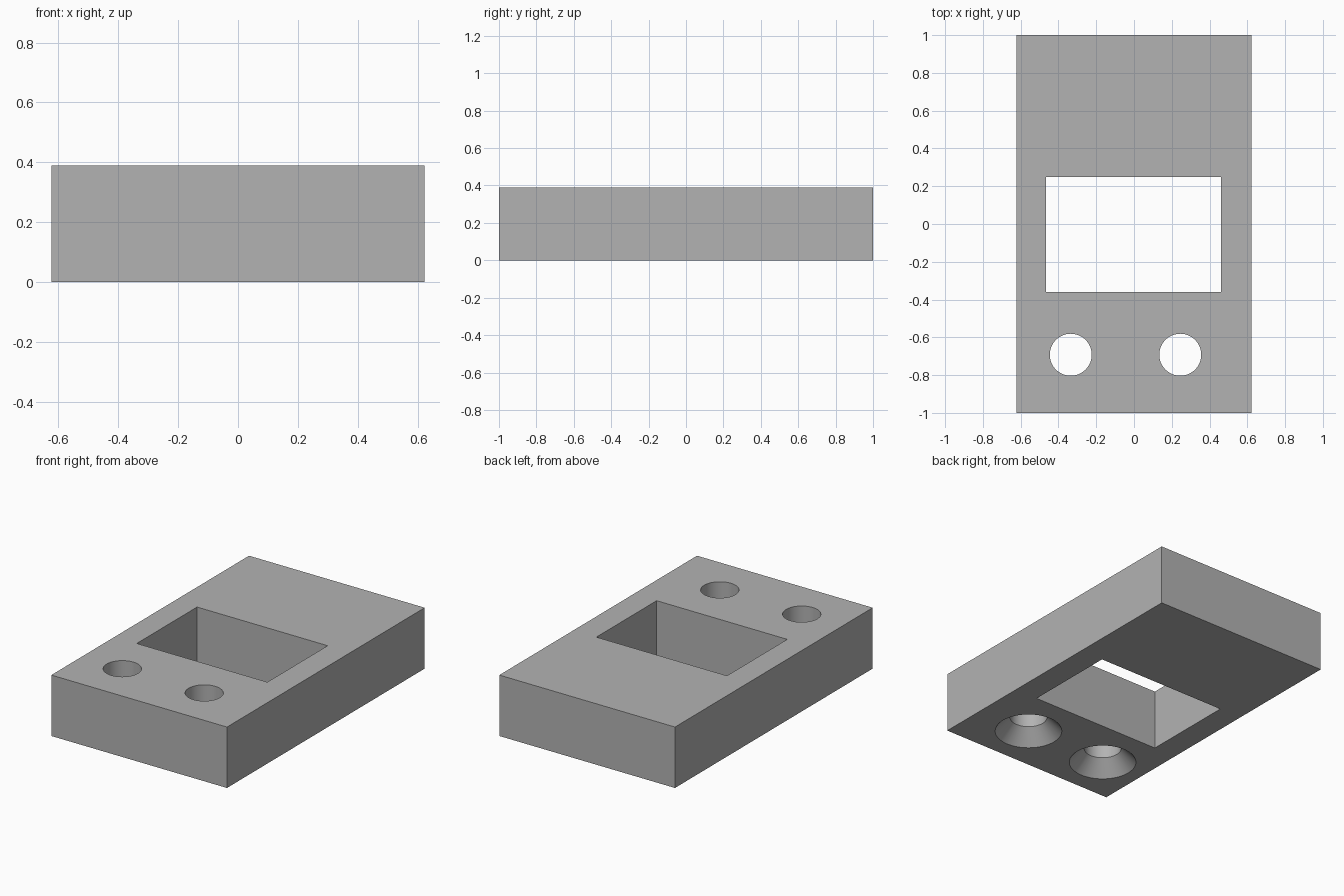
import bpy
import math
import bmesh

default = bpy.data.objects.get("Cube")
if default:
    bpy.data.objects.remove(default, do_unlink=True)

HEIGHT = 0.39
grey = bpy.data.materials.new("plain grey")
grey.use_nodes = True
colour = (0.45, 0.45, 0.45, 1)
grey.diffuse_color = colour
grey.node_tree.nodes["Principled BSDF"].inputs["Base Color"].default_value = colour


def finish(name, bm):
    bmesh.ops.recalc_face_normals(bm, faces=bm.faces)
    mesh = bpy.data.meshes.new(name)
    bm.to_mesh(mesh)
    bm.free()
    mesh.materials.append(grey)
    obj = bpy.data.objects.new(name, mesh)
    bpy.context.collection.objects.link(obj)
    return obj


def box(name, x0, x1, y0, y1, z0, z1):
    bm = bmesh.new()
    bmesh.ops.create_cube(bm, size=1)
    for v in bm.verts:
        v.co.x = x1 if v.co.x > 0 else x0
        v.co.y = y1 if v.co.y > 0 else y0
        v.co.z = z1 if v.co.z > 0 else z0
    return finish(name, bm)


def lathe(name, x, y, profile, sides=64):
    """Closed solid turned from (radius, height) pairs."""
    bm = bmesh.new()
    rings = []
    for r, z in profile:
        angles = [math.tau * i / sides for i in range(sides)]
        rings.append([bm.verts.new((x + r * math.cos(a), y + r * math.sin(a), z)) for a in angles])
    for low, high in zip(rings, rings[1:]):
        for i in range(sides):
            j = (i + 1) % sides
            bm.faces.new((low[i], low[j], high[j], high[i]))
    bm.faces.new(rings[0])
    bm.faces.new(rings[-1])
    return finish(name, bm)


# Main block
block = box("block", -0.622, 0.622, -1, 1, 0, HEIGHT)

# Rectangular window and two screw holes countersunk from below
cutters = [box("window_cutter", -0.465, 0.46, -0.36, 0.25, -0.1, HEIGHT + 0.1)]
hole = 0.111
sink = 0.2
depth = 0.095
slope = (sink - hole) / depth
extra = 0.02
profile = [(sink + slope * extra, -extra), (hole, depth), (hole, HEIGHT + 0.1)]
for side, x in (("right", -0.335), ("left", 0.245)):
    cutters.append(lathe(side + "_hole_cutter", x, -0.692, profile))

bpy.context.view_layer.objects.active = block
block.select_set(True)
for cutter in cutters:
    cut = block.modifiers.new(cutter.name, "BOOLEAN")
    cut.operation = "DIFFERENCE"
    cut.solver = "EXACT"
    cut.object = cutter
    bpy.ops.object.modifier_apply(modifier=cut.name)
    bpy.data.objects.remove(cutter, do_unlink=True)

# Smooth hole walls with crisp rims
bpy.ops.object.shade_smooth_by_angle(angle=math.radians(30))
